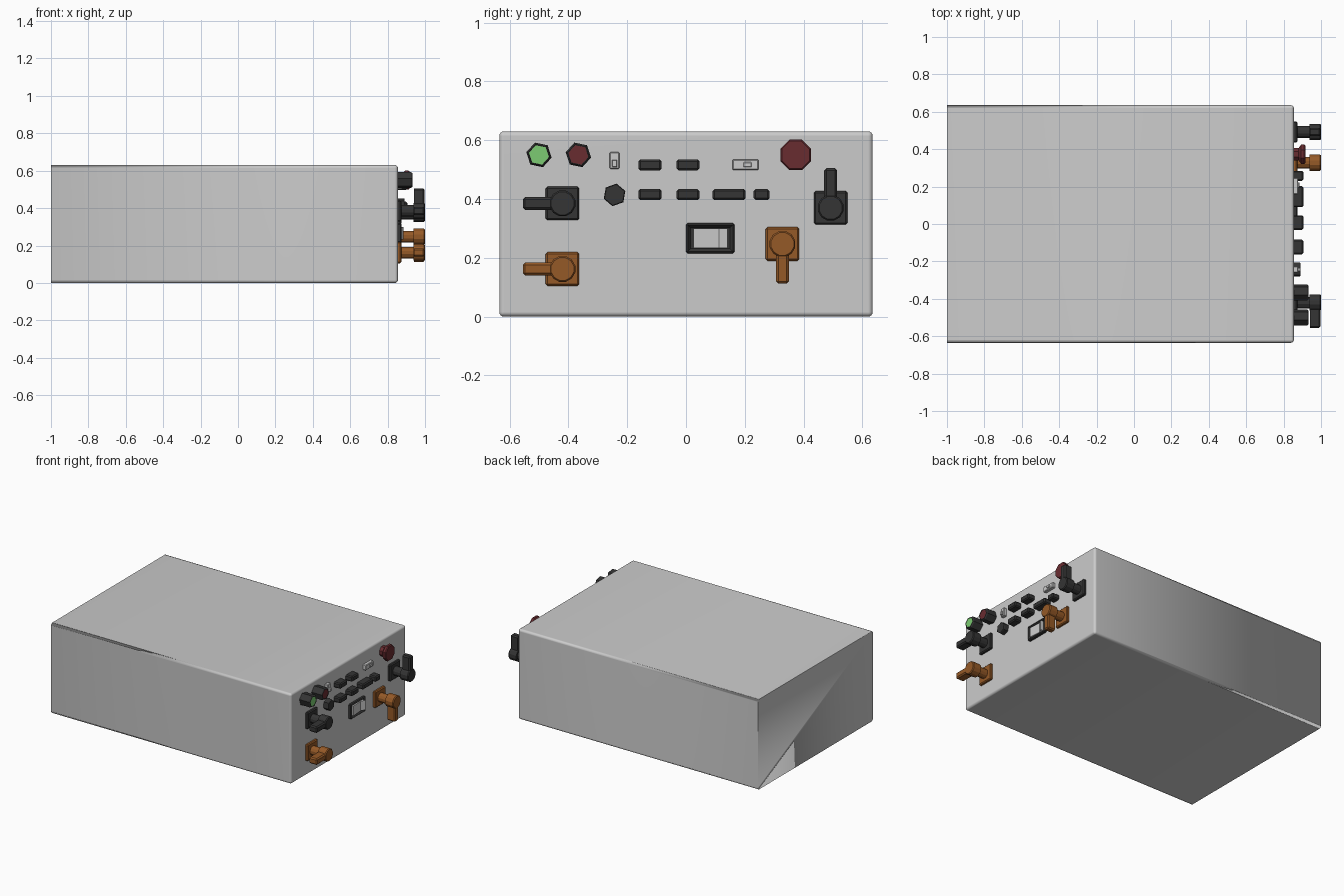
import bpy, bmesh, math
from mathutils import Vector

if "Cube" in bpy.data.objects:
    bpy.data.objects.remove(bpy.data.objects["Cube"])

PANEL = 0.855   # x of the control panel face


def material(name, rgb):
    m = bpy.data.materials.new(name)
    m.diffuse_color = (*rgb, 1)
    m.use_nodes = True
    m.node_tree.nodes["Principled BSDF"].inputs["Base Color"].default_value = m.diffuse_color
    return m


BLACK = material("black_plastic", (0.035, 0.035, 0.035))
ORANGE = material("orange_plastic", (0.3, 0.1, 0.02))
GREEN = material("green_lens", (0.2, 0.6, 0.17))
RED = material("red_plastic", (0.14, 0.025, 0.03))


def finish(bm, name, mat=None):
    bmesh.ops.recalc_face_normals(bm, faces=bm.faces[:])
    me = bpy.data.meshes.new(name)
    bm.to_mesh(me)
    bm.free()
    ob = bpy.data.objects.new(name, me)
    bpy.context.collection.objects.link(ob)
    if mat:
        me.materials.append(mat)
    return ob


def box(name, x, y, z, mat=None, bevel=0.006, seg=1, inset=None):
    """Box from (min, max) ranges; every edge but the rear (-x) rim is bevelled.
    inset = (rim, depth) sinks a recess into the +x face."""
    bm = bmesh.new()
    bmesh.ops.create_cube(bm, size=1)
    for v in bm.verts:
        v.co = Vector([sum(r) / 2 + c * (r[1] - r[0]) for r, c in zip((x, y, z), v.co)])
    edges = [e for e in bm.edges if max(v.co.x for v in e.verts) > x[0] + 1e-5]
    bmesh.ops.bevel(bm, geom=edges, offset=bevel, segments=seg, profile=0.5, affect='EDGES')
    if inset:
        bm.normal_update()
        face = max(bm.faces, key=lambda f: f.normal.x * f.calc_area())
        bmesh.ops.inset_individual(bm, faces=[face], thickness=inset[0], depth=0)
        for v in face.verts:
            v.co.x -= inset[1]
    return finish(bm, name, mat)


def turned(name, y, z, profile, sides, phase=0, mat=None):
    """Faceted turned part along x from (x, radius) pairs."""
    bm = bmesh.new()
    rings = []
    for x, r in profile:
        angles = [math.radians(phase) + math.tau * i / sides for i in range(sides)]
        rings.append([bm.verts.new((x, y + r * math.cos(a), z + r * math.sin(a))) for a in angles])
    for a, b in zip(rings, rings[1:]):
        for i in range(sides):
            j = (i + 1) % sides
            bm.faces.new((a[i], a[j], b[j], b[i]))
    bm.faces.new(rings[0])
    bm.faces.new(rings[-1])
    return finish(bm, name, mat)


# Cabinet: rounded everywhere except the rear rim
body = box("cabinet", (-1, PANEL), (-0.635, 0.635), (0, 0.63), bevel=0.016, seg=4)
for p in body.data.polygons:
    p.use_smooth = True
body.modifiers.new("flat_sides", 'WEIGHTED_NORMAL').keep_sharp = True

# Angled plugs: mounting plate, neck, round head and lever arm
plugs = [("black_plug_left", -0.42, 0.385, -1, 0, BLACK),
         ("black_plug_right", 0.492, 0.37, 0, 1, BLACK),
         ("orange_plug_right", 0.328, 0.247, 0, -1, ORANGE),
         ("orange_plug_left", -0.42, 0.162, -1, 0, ORANGE)]
for name, y, z, dy, dz, mat in plugs:
    h = 0.057
    box(name + "_plate", (PANEL - 0.003, 0.873), (y - h, y + h), (z - h, z + h), mat)
    turned(name + "_head", y, z, [(0.865, 0.032), (0.937, 0.032), (0.937, 0.045),
                                  (0.994, 0.045), (1.0, 0.04)], 12, 15, mat)
    ends = []
    for c, d in ((y, dy), (z, dz)):
        ends.append(tuple(sorted((c + d * 0.02, c + d * 0.135))) if d else (c - 0.022, c + 0.022))
    box(name + "_arm", (0.942, 0.998), ends[0], ends[1], mat, bevel=0.008)

# Hexagonal push buttons with a dark collar and coloured lens
for name, y, lens in (("start_button", -0.5, GREEN), ("stop_button", -0.366, RED)):
    turned(name + "_collar", y, 0.55, [(PANEL - 0.003, 0.044), (0.925, 0.044), (0.933, 0.038),
                                       (0.933, 0.035), (0.926, 0.035)], 6, -12, BLACK)
    turned(name + "_lens", y, 0.55, [(0.92, 0.0345), (0.931, 0.0345)], 6, -12, lens)

# Octagonal emergency mushroom button
turned("emergency_button", 0.373, 0.55, [(PANEL - 0.003, 0.036), (0.88, 0.036), (0.894, 0.056),
                                         (0.91, 0.056), (0.916, 0.051)], 8, 22.5, RED)

# Selector knob
turned("selector_knob", -0.243, 0.414, [(PANEL - 0.003, 0.039), (0.886, 0.039), (0.891, 0.036)],
       6, 20, BLACK)

# Rectangular sockets in two rows
sockets = [(-0.162, -0.083, 0.516), (-0.032, 0.046, 0.516), (-0.162, -0.083, 0.415),
           (-0.032, 0.046, 0.415), (0.09, 0.203, 0.415), (0.23, 0.284, 0.415)]
for i, (y0, y1, z) in enumerate(sockets):
    box(f"socket_{i + 1}", (PANEL - 0.003, 0.905), (y0, y1), (z - 0.019, z + 0.019), BLACK, 0.007)

# Grey slide switches: body and small slider
box("upright_switch", (PANEL - 0.003, 0.877), (-0.26, -0.226), (0.502, 0.56), bevel=0.004)
box("upright_slider", (0.87, 0.889), (-0.252, -0.234), (0.509, 0.533), bevel=0.002)
box("flat_switch", (PANEL - 0.003, 0.877), (0.158, 0.247), (0.498, 0.535), bevel=0.004)
box("flat_slider", (0.87, 0.884), (0.196, 0.223), (0.508, 0.525), bevel=0.002)

# Main rocker switch: recessed dark frame with a tilted grey rocker
box("rocker_frame", (PANEL - 0.003, 0.875), (0, 0.165), (0.215, 0.318), BLACK, 0.006,
    inset=(0.014, 0.013))
bm = bmesh.new()
outline = [(0.86, 0.025), (0.875, 0.025), (0.868, 0.112), (0.885, 0.141), (0.86, 0.141)]
low, high = [[bm.verts.new((x, y, z)) for x, y in outline] for z in (0.233, 0.3)]
bm.faces.new(low)
bm.faces.new(high)
for i in range(5):
    j = (i + 1) % 5
    bm.faces.new((low[i], low[j], high[j], high[i]))
finish(bm, "rocker")
